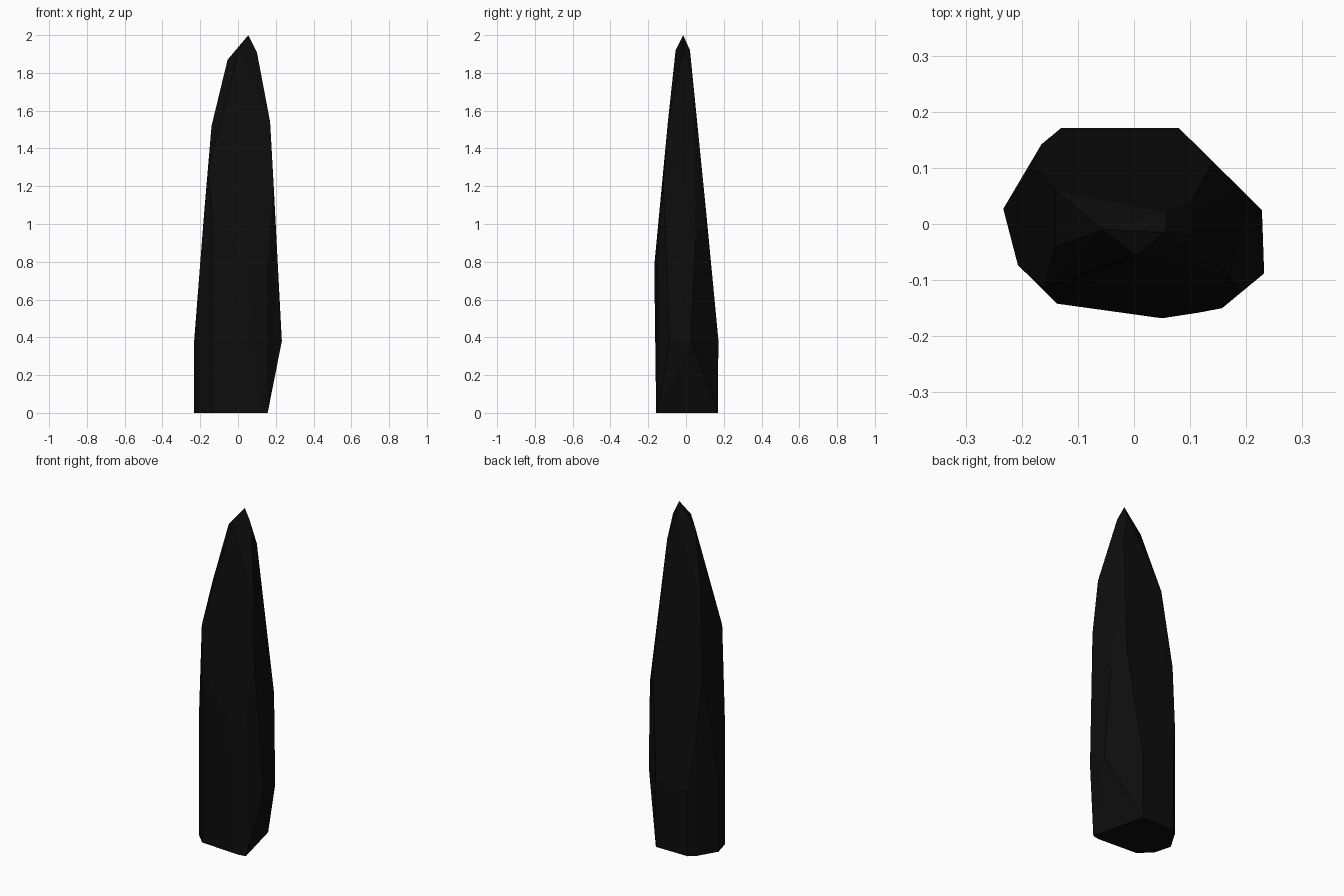
import bpy, bmesh

# Corner points of the shard, grouped by height band
base = [(-0.233, 0.027), (-0.207, -0.073), (-0.137, -0.142), (0.115, -0.158),
        (0.157, -0.15), (0.08, 0.17), (-0.13, 0.17), (-0.165, 0.142)]
lower = [(-0.233, 0.027, 0.37), (-0.207, -0.073, 0.70), (-0.137, -0.142, 1.05),
         (0.05, -0.168, 0.78), (0.157, -0.15, 0.80), (0.232, -0.088, 0.38),
         (0.228, 0.025, 0.38), (0.203, 0.05, 0.91), (0.08, 0.171, 0.39),
         (-0.13, 0.171, 0.39), (-0.165, 0.142, 0.67)]
upper = [(-0.18, 0.105, 1.05), (-0.16, -0.113, 1.28), (0.188, -0.12, 1.22),
         (0.14, 0.11, 1.03), (-0.14, 0.06, 1.52), (-0.14, -0.04, 1.52),
         (0.17, -0.096, 1.54), (0.10, 0.035, 1.78)]
tip = [(-0.055, -0.01, 1.87), (0.005, -0.055, 1.92), (0.10, -0.02, 1.91),
       (0.06, 0.021, 1.92), (0.055, -0.015, 2.0)]

# Wrap the points in a faceted convex skin
bm = bmesh.new()
for p in [(x, y, 0) for x, y in base] + lower + upper + tip:
    bm.verts.new(p)
hull = bmesh.ops.convex_hull(bm, input=bm.verts)
unused = {g for k in ("geom_interior", "geom_unused") for g in hull[k]
          if isinstance(g, bmesh.types.BMVert)}
bmesh.ops.delete(bm, geom=list(unused), context='VERTS')

# Merge nearly flat triangles into larger facets
bmesh.ops.dissolve_limit(bm, angle_limit=0.02, verts=bm.verts, edges=bm.edges)
bmesh.ops.recalc_face_normals(bm, faces=bm.faces)
mesh = bpy.data.meshes.new("rock_shard")
bm.to_mesh(mesh)
bm.free()

# Near-black stone
stone = bpy.data.materials.new("black_stone")
stone.diffuse_color = (0.004, 0.004, 0.004, 1)
mesh.materials.append(stone)
bpy.context.collection.objects.link(bpy.data.objects.new("rock_shard", mesh))
